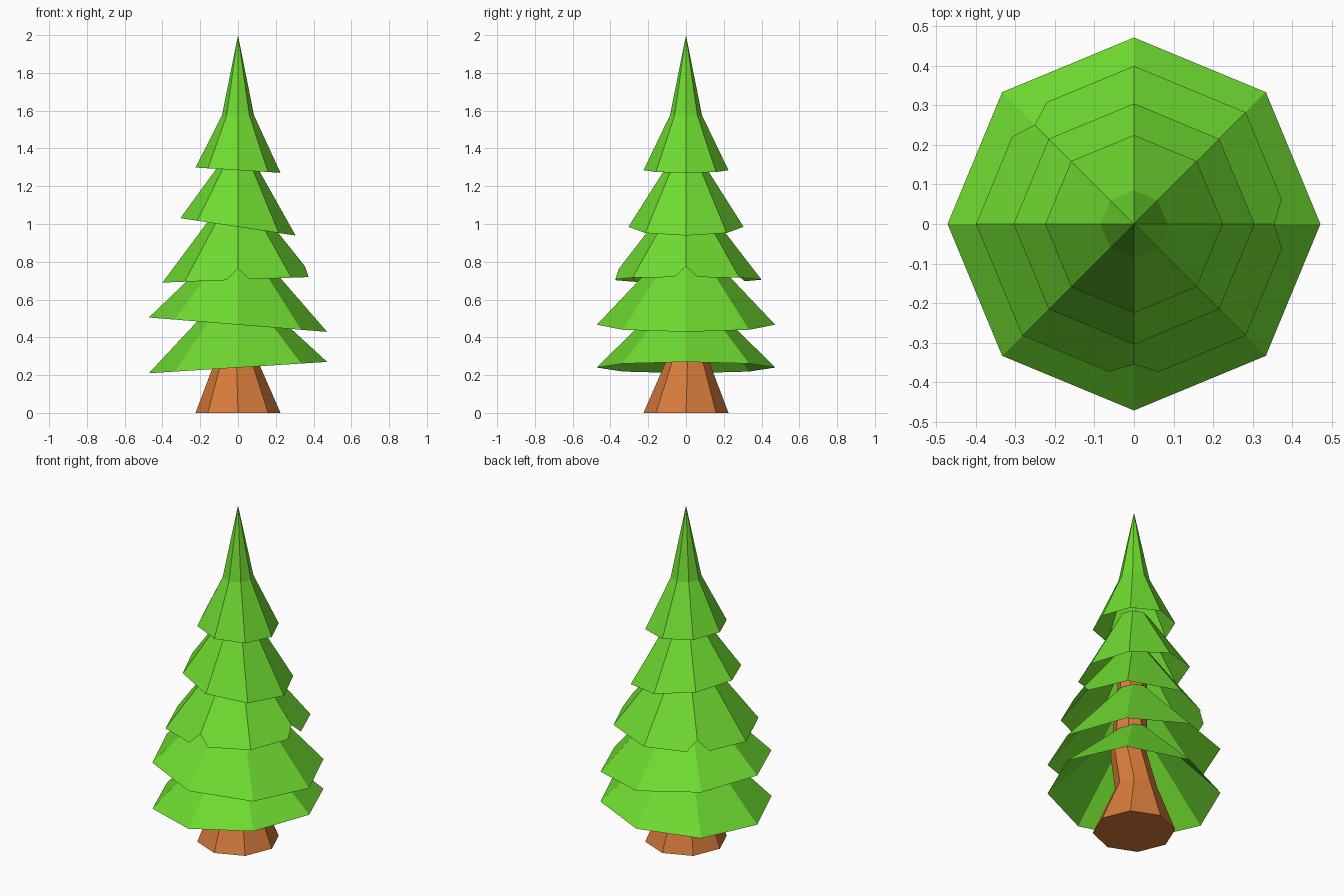
import bpy, math
from mathutils import Vector

if "Cube" in bpy.data.objects:
    bpy.data.objects.remove(bpy.data.objects["Cube"])

N = 8


def material(name, color):
    m = bpy.data.materials.new(name)
    m.diffuse_color = (*color, 1)
    m.use_nodes = True
    m.node_tree.nodes["Principled BSDF"].inputs["Base Color"].default_value = m.diffuse_color
    return m


def make(name, verts, faces, mat):
    me = bpy.data.meshes.new(name)
    me.from_pydata([tuple(v) for v in verts], [], faces)
    me.materials.append(mat)
    me.update()
    ob = bpy.data.objects.new(name, me)
    bpy.context.collection.objects.link(ob)
    return ob


def ring(r, z, tilt=0.0, cx=0.0, cy=0.0):
    pts = []
    for i in range(N):
        a = 2 * math.pi * i / N
        pts.append(Vector((cx + r * math.cos(a), cy + r * math.sin(a),
                           z + tilt * math.cos(a))))
    return pts


def bands(count):
    return [(k * N + i, k * N + (i + 1) % N, (k + 1) * N + (i + 1) % N, (k + 1) * N + i)
            for k in range(count - 1) for i in range(N)]


def branch_tier(name, r, z, tilt, top_r, top_z, notches=()):
    """Open skirt with a tilted rim; notched corners are cut back along the ridge."""
    rim, top = ring(r, z, tilt), ring(top_r, top_z)
    verts, faces = list(top), []
    starts, ends = [], []
    for i in range(N):
        n = len(verts)
        if i in notches:
            verts += [rim[i].lerp(rim[i - 1], 0.22), rim[i].lerp(top[i], 0.14),
                      rim[i].lerp(rim[(i + 1) % N], 0.22)]
            starts.append([n, n + 1])
            ends.append([n + 1, n + 2])
        else:
            verts.append(rim[i])
            starts.append([n])
            ends.append([n])
    for i in range(N):
        j = (i + 1) % N
        faces.append([i] + ends[i] + starts[j] + [j])
    return make(name, verts, faces, green)


green = material("needles", (0.16, 0.71, 0.03))
brown = material("bark", (0.68, 0.2, 0.045))

# Trunk: flared, slightly bent octagonal column
rings = [ring(0.225, 0), ring(0.115, 0.27, 0, -0.008, 0.008),
         ring(0.10, 0.48, 0, 0.02, -0.02), ring(0.07, 1.15)]
make("trunk", [p for r in rings for p in r],
     bands(len(rings)) + [tuple(reversed(range(N))), tuple(range(3 * N, 4 * N))], brown)

# Overlapping branch tiers, bottom to top
branch_tier("branch_tier_1", 0.472, 0.24, 0.03, 0.08, 0.63)
branch_tier("branch_tier_2", 0.472, 0.467, -0.038, 0.08, 0.88)
branch_tier("branch_tier_3", 0.40, 0.705, 0.015, 0.08, 1.12, notches=(0, 3, 6))
branch_tier("branch_tier_4", 0.305, 0.985, -0.046, 0.08, 1.34)

# Treetop: skirt plus steep pointed tip
verts = ring(0.225, 1.285, -0.014) + ring(0.085, 1.575) + [Vector((0, 0, 2.0))]
faces = bands(2) + [(N + i, N + (i + 1) % N, 2 * N) for i in range(N)]
make("treetop", verts, faces, green)
